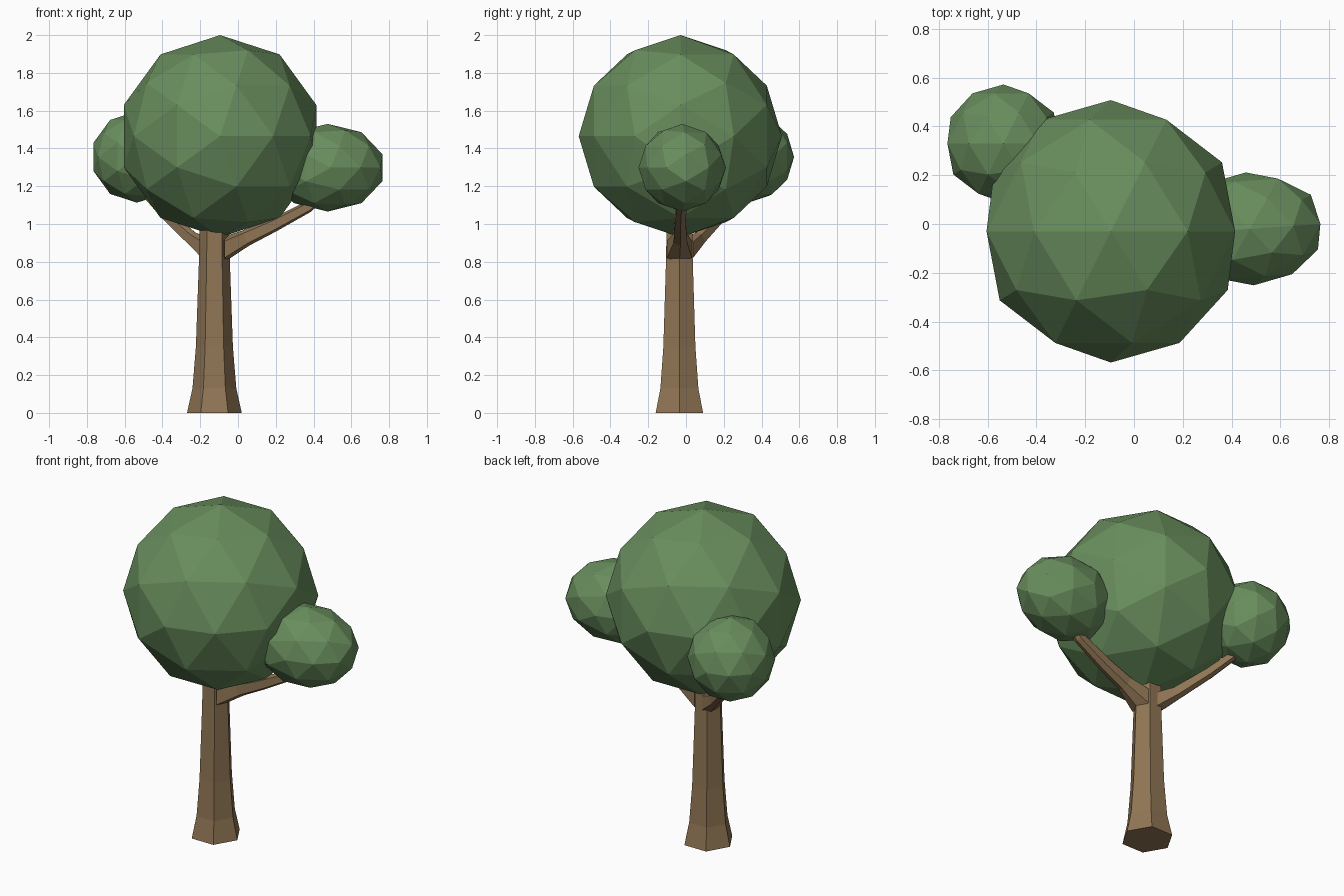
import bpy, bmesh
from math import cos, sin, pi, radians
from mathutils import Vector

if "Cube" in bpy.data.objects:
    bpy.data.objects.remove(bpy.data.objects["Cube"])


def material(name, color):
    m = bpy.data.materials.new(name)
    m.diffuse_color = (*color, 1)
    m.use_nodes = True
    m.node_tree.nodes["Principled BSDF"].inputs["Base Color"].default_value = m.diffuse_color
    return m


LEAF = material("leaf_green", (0.14, 0.27, 0.11))
BARK = material("bark_brown", (0.28, 0.18, 0.09))


def loft(name, rings, mat):
    """Skin a list of equal-length point rings and cap both ends."""
    bm = bmesh.new()
    vs = [[bm.verts.new(p) for p in ring] for ring in rings]
    n = len(vs[0])
    for a, b in zip(vs, vs[1:]):
        for i in range(n):
            j = (i + 1) % n
            bm.faces.new((a[i], a[j], b[j], b[i]))
    bm.faces.new(vs[0][::-1])
    bm.faces.new(vs[-1])
    bmesh.ops.recalc_face_normals(bm, faces=bm.faces)
    me = bpy.data.meshes.new(name)
    bm.to_mesh(me)
    bm.free()
    me.materials.append(mat)
    ob = bpy.data.objects.new(name, me)
    bpy.context.collection.objects.link(ob)
    return ob


def foliage(name, center, scale, turn=0):
    """Faceted ball with its five-fold axis pointing to the front."""
    bpy.ops.mesh.primitive_ico_sphere_add(subdivisions=2, radius=1, location=center,
                                          rotation=(pi / 2, 0, radians(turn)))
    ob = bpy.context.object
    ob.name = name
    ob.scale = scale
    ob.data.materials.append(LEAF)


def branch(name, sections):
    """Six-sided tapering limb; sections are (center, half width, half height)."""
    pts = [Vector(s[0]) for s in sections]
    rings = []
    for k, (c, w, h) in enumerate(sections):
        t = (pts[min(k + 1, len(pts) - 1)] - pts[max(k - 1, 0)]).normalized()
        if k == 0:  # root ring stands upright inside the trunk
            t = Vector((t.x, t.y, 0)).normalized()
        side = t.cross(Vector((0, 0, 1))).normalized()
        up = side.cross(t)
        profile = [(0, 1), (1, 0.65), (1, -0.65), (0, -1), (-1, -0.65), (-1, 0.65)]
        rings.append([pts[k] + side * w * u + up * h * v for u, v in profile])
    loft(name, rings, BARK)


# Hexagonal flared trunk
loft("trunk", [[(-0.125 + r * cos(i * pi / 3), -0.035 + r * sin(i * pi / 3), z) for i in range(6)]
               for z, r in [(0, 0.145), (0.13, 0.116), (0.35, 0.098), (0.8, 0.082), (1.0, 0.078)]], BARK)

# Limbs
branch("right_branch", [((-0.075, -0.035, 0.865), 0.066, 0.068),
                        ((0.04, -0.03, 0.925), 0.036, 0.044),
                        ((0.19, -0.03, 0.995), 0.031, 0.036),
                        ((0.37, -0.025, 1.09), 0.026, 0.03),
                        ((0.46, -0.02, 1.17), 0.024, 0.026)])
branch("left_branch", [((-0.165, 0.005, 0.865), 0.045, 0.065),
                       ((-0.245, 0.07, 0.925), 0.03, 0.038),
                       ((-0.38, 0.19, 1.05), 0.026, 0.03),
                       ((-0.5, 0.3, 1.18), 0.022, 0.025)])

# Leaf masses
foliage("main_crown", (-0.095, -0.03, 1.465), (0.536, 0.535, 0.538))
foliage("right_foliage", (0.475, -0.02, 1.298), (0.305, 0.232, 0.232), 4)
foliage("left_foliage", (-0.535, 0.33, 1.355), (0.242, 0.242, 0.242))
